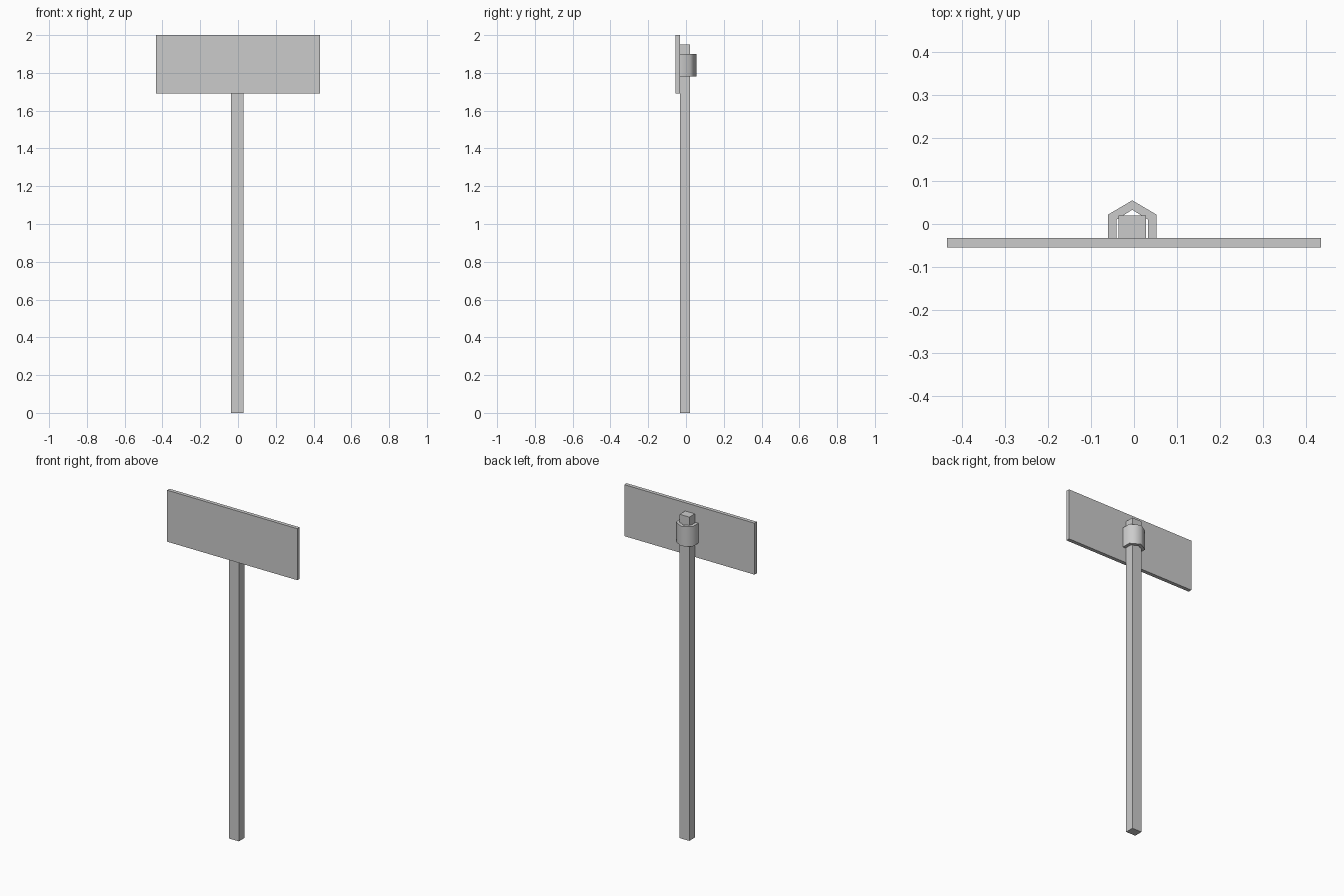
import bpy, bmesh, math

if "Cube" in bpy.data.objects:
    bpy.data.objects.remove(bpy.data.objects["Cube"])


def prism(name, profile, z0, z1):
    """Extrude a closed (x, y) outline from z0 up to z1."""
    bm = bmesh.new()
    base = bm.faces.new([bm.verts.new((x, y, z0)) for x, y in profile])
    top = bmesh.ops.extrude_face_region(bm, geom=[base])["geom"]
    bmesh.ops.translate(bm, vec=(0, 0, z1 - z0),
                        verts=[g for g in top if isinstance(g, bmesh.types.BMVert)])
    bmesh.ops.recalc_face_normals(bm, faces=bm.faces)
    mesh = bpy.data.meshes.new(name)
    bm.to_mesh(mesh)
    bm.free()
    obj = bpy.data.objects.new(name, mesh)
    bpy.context.collection.objects.link(obj)
    return obj


def rect(x0, x1, y0, y1):
    return [(x0, y0), (x1, y0), (x1, y1), (x0, y1)]


CX = -0.004      # post and clamp sit slightly off centre
BACK = -0.0325   # back face of the sign panel

# Sign panel and square post
prism("sign_panel", rect(-0.434, 0.434, -0.055, BACK), 1.69, 2.0)
prism("post", rect(CX - 0.032, CX + 0.032, BACK, 0.02), 0.0, 1.95)

# Clamp: half-hexagon strap around the back of the post
outer = [(0.056, BACK), (0.056, 0.022), (0, 0.055)]
inner = [(0, 0.033), (0.037, 0.010), (0.037, BACK)]
right = outer + inner
outline = ([(CX + x, y) for x, y in outer]
           + [(CX - x, y) for x, y in reversed(outer[:2])]
           + [(CX - x, y) for x, y in reversed(inner[1:])]
           + [(CX + x, y) for x, y in inner])
clamp = prism("clamp", outline, 1.78, 1.90)

# Smooth the strap bends, keep its rims sharp
bpy.context.view_layer.objects.active = clamp
clamp.select_set(True)
bpy.ops.object.shade_smooth_by_angle(angle=math.radians(70))
